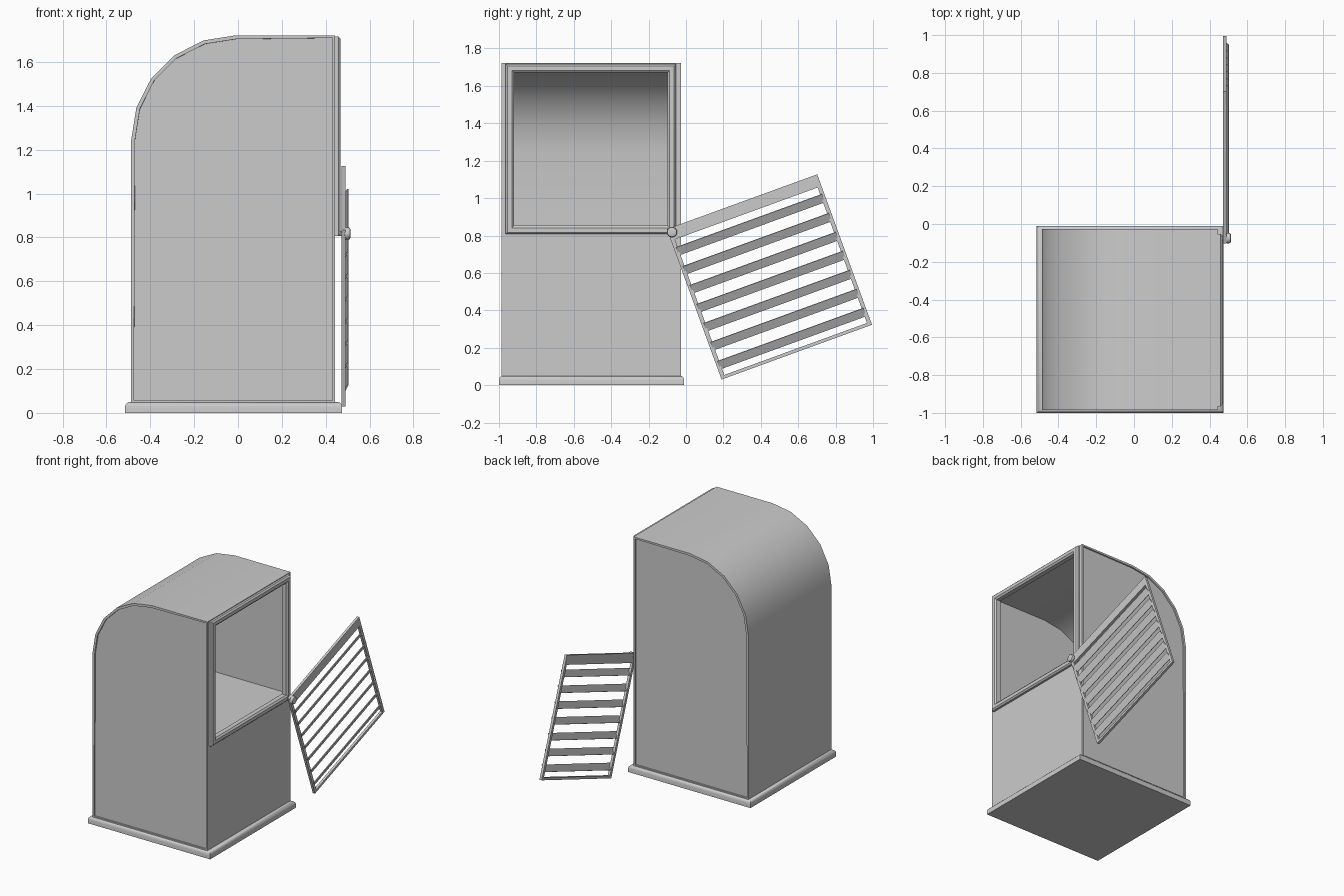
import bpy, bmesh, math
from mathutils import Matrix, Vector

if "Cube" in bpy.data.objects:
    bpy.data.objects.remove(bpy.data.objects["Cube"])


def finish(name, bm, smooth=None):
    bmesh.ops.recalc_face_normals(bm, faces=bm.faces)
    me = bpy.data.meshes.new(name)
    bm.to_mesh(me)
    bm.free()
    ob = bpy.data.objects.new(name, me)
    bpy.context.collection.objects.link(ob)
    if smooth:
        bpy.ops.object.select_all(action='DESELECT')
        ob.select_set(True)
        bpy.context.view_layer.objects.active = ob
        bpy.ops.object.shade_smooth_by_angle(angle=math.radians(smooth))
    return ob


def box_bm(lo, hi):
    bm = bmesh.new()
    bmesh.ops.create_cube(bm, size=1)
    for v in bm.verts:
        v.co = [(lo[i] + hi[i]) / 2 + v.co[i] * (hi[i] - lo[i]) for i in range(3)]
    return bm


def hood_bm(x0, x1, z0, ztop, radius, y0, y1):
    """Prism with one rounded upper corner, extruded along y."""
    cx, cz = x0 + radius, ztop - radius
    prof = [(x1, z0), (x0, z0)]
    for i in range(6):
        a = math.radians(18 * i)
        prof.append((cx - radius * math.cos(a), cz + radius * math.sin(a)))
    prof.append((x1, ztop))
    bm = bmesh.new()
    f = bm.faces.new([bm.verts.new((x, y0, z)) for x, z in prof])
    ext = bmesh.ops.extrude_face_region(bm, geom=[f])
    for v in ext['geom']:
        if isinstance(v, bmesh.types.BMVert):
            v.co.y = y1
    bmesh.ops.recalc_face_normals(bm, faces=bm.faces)
    return bm


# Cabinet body with recessed panels on front and back
bm = hood_bm(-0.487, 0.443, 0.045, 1.722, 0.477, -0.986, -0.026)
ends = [f for f in bm.faces if abs(f.normal.y) > 0.9]
bmesh.ops.inset_individual(bm, faces=ends, thickness=0.017, depth=0)
bmesh.ops.inset_individual(bm, faces=ends, thickness=0.0005, depth=-0.01)
body = finish("cabinet_body", bm)

# Hollow upper chamber and window opening
cutters = [
    finish("chamber_cutter", hood_bm(-0.467, 0.425, 0.84, 1.702, 0.457, -0.966, -0.046)),
    finish("window_cutter", box_bm((0.40, -0.922, 0.853), (0.6, -0.099, 1.677))),
]
bpy.context.view_layer.objects.active = body
for c in cutters:
    m = body.modifiers.new("cut", 'BOOLEAN')
    m.operation, m.solver, m.object = 'DIFFERENCE', 'EXACT', c
    bpy.ops.object.modifier_apply(modifier=m.name)
    bpy.data.objects.remove(c)
bpy.ops.object.select_all(action='DESELECT')
body.select_set(True)
bpy.ops.object.shade_smooth_by_angle(angle=math.radians(30))

# Plinth with rounded top edge
bm = box_bm((-0.515, -1.0, 0), (0.475, -0.01, 0.05))
top = [e for e in bm.edges if all(v.co.z > 0.04 for v in e.verts)]
bmesh.ops.bevel(bm, geom=top, offset=0.022, segments=3, profile=0.5, affect='EDGES')
finish("plinth", bm, 35)

# Moulded window frame: lofted rectangular loops (inset, x)
bm = bmesh.new()
rings = []
for d, x in [(0, 0.44), (0, 0.458), (0.01, 0.468), (0.034, 0.468),
             (0.046, 0.458), (0.046, 0.425), (0.03, 0.425)]:
    y0, y1, z0, z1 = -0.965 + d, -0.053 - d, 0.807 + d, 1.717 - d
    rings.append([bm.verts.new((x, y, z)) for y, z in
                  ((y0, z0), (y1, z0), (y1, z1), (y0, z1))])
for a, b in zip(rings, rings[1:] + rings[:1]):
    for i in range(4):
        j = (i + 1) % 4
        bm.faces.new((a[i], a[j], b[j], b[i]))
finish("window_frame", bm)

# Shutter built upright from its lower left corner, then swung 20 degrees
S = 0.856
swing = Matrix.Translation((0, 0.19, 0.03)) @ Matrix.Rotation(math.radians(20), 4, 'X')


def shutter_part(name, lo, hi, tilt=0):
    bm = box_bm(lo, hi)
    c = (Vector(lo) + Vector(hi)) / 2
    bm.transform(Matrix.Translation(c) @ Matrix.Rotation(math.radians(tilt), 4, 'Y')
                 @ Matrix.Translation(-c))
    bm.transform(swing)
    finish(name, bm)


shutter_part("shutter_stile_left", (0.472, 0, 0), (0.49, 0.022, S))
shutter_part("shutter_stile_right", (0.472, S - 0.022, 0), (0.49, S, S))
shutter_part("shutter_top_rail", (0.472, 0.022, S - 0.067), (0.49, S - 0.022, S))
shutter_part("shutter_bottom_rail", (0.472, 0.022, 0), (0.49, S - 0.022, 0.018))
for k in range(7):
    v = S - 0.131 - 0.108 * k
    shutter_part(f"shutter_slat_{k + 1}", (0.487, 0.012, v - 0.025),
                 (0.493, S - 0.012, v + 0.025), 25)

# Hinge knob and pin
for name, r, x0, x1, bev in (("hinge_knob", 0.028, 0.486, 0.513, 0.009),
                             ("hinge_pin", 0.012, 0.44, 0.49, 0)):
    bm = bmesh.new()
    bmesh.ops.create_cone(bm, cap_ends=True, segments=16, radius1=r, radius2=r, depth=x1 - x0)
    if bev:
        rim = [e for e in bm.edges if abs(e.verts[0].co.z - e.verts[1].co.z) < 1e-5]
        bmesh.ops.bevel(bm, geom=rim, offset=bev, segments=2, profile=0.5, affect='EDGES')
    bm.transform(Matrix.Translation(((x0 + x1) / 2, -0.075, 0.818))
                 @ Matrix.Rotation(math.pi / 2, 4, 'Y'))
    finish(name, bm, 40)
